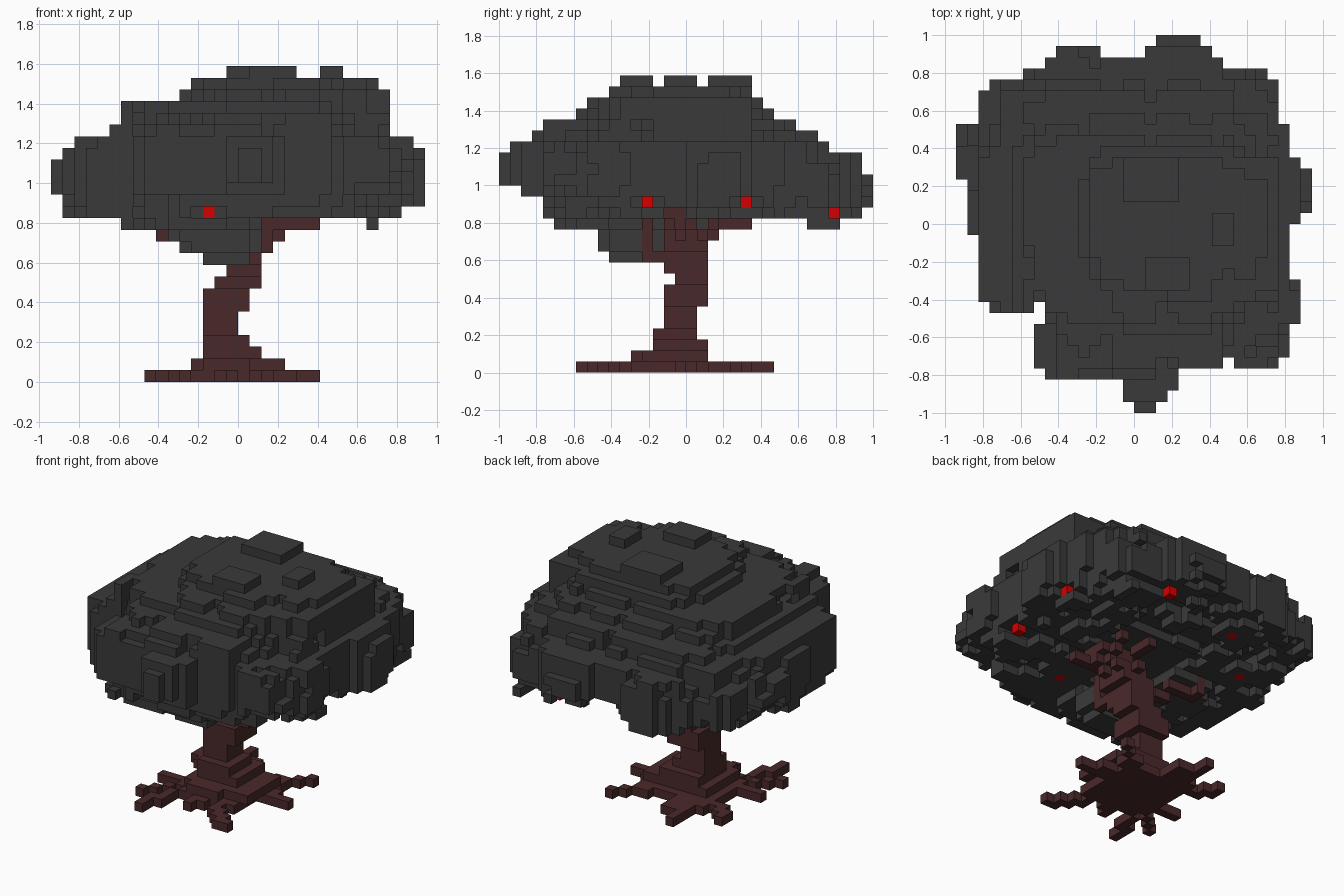
import bpy, bmesh, math
from mathutils import Vector, noise

cube = bpy.data.objects.get("Cube")
if cube:
    bpy.data.objects.remove(cube, do_unlink=True)

V = 2 / 34              # edge of one block
CX, CY = 16, 17         # block index of the origin


def material(name, rgb):
    m = bpy.data.materials.new(name)
    m.use_nodes = True
    col = (*rgb, 1)
    m.diffuse_color = col
    m.node_tree.nodes["Principled BSDF"].inputs["Base Color"].default_value = col
    return m


leaf_mat = material("charcoal leaves", (0.042, 0.042, 0.042))
bark_mat = material("dark red-brown bark", (0.068, 0.022, 0.023))
fruit_mat = material("red fruit", (0.66, 0.0, 0.0))


def box(i0, i1, j0, j1, k0, k1):
    return {(i, j, k) for i in range(i0, i1) for j in range(j0, j1) for k in range(k0, k1)}


def path(points, w=1):
    """Blocks along a polyline given in block units."""
    cells = set()
    for a, b in zip(points, points[1:]):
        a, b = Vector(a), Vector(b)
        n = max(1, math.ceil((b - a).length * 2))
        for s in range(n + 1):
            i, j, k = (math.floor(c) for c in a.lerp(b, s / n))
            cells |= box(i, i + w, j, j + w, k, k + 1)
    return cells


# Trunk: one block rectangle (i0, i1, j0, j1) per layer, leaning to +x
trunk_layers = [
    (12, 19, 13, 20), (12, 20, 13, 19), (13, 18, 14, 19), (13, 17, 14, 18),
    (13, 16, 15, 18), (13, 16, 15, 18), (13, 17, 15, 19), (13, 17, 15, 19),
    (14, 18, 16, 19), (15, 18, 15, 19), (15, 18, 15, 19), (15, 19, 15, 19),
    (16, 19, 15, 19), (16, 20, 15, 18), (17, 21, 15, 18)]
trunk = set()
for k, (i0, i1, j0, j1) in enumerate(trunk_layers):
    trunk |= box(i0, i1, j0, j1, k, k + 1)

# Roots spread over the ground from the trunk foot
roots = box(11, 19, 13, 20, 0, 1) | box(13, 17, 12, 14, 1, 2)
for mid, tip in [((12, 12), (10, 7)), ((17, 12), (20, 8)), ((19, 16), (22, 16)),
                 ((18, 19), (21, 22)), ((13, 21), (12, 24)), ((11, 15), (8, 14)),
                 ((11, 13), (8, 10)), ((11, 19), (8, 21)), ((14, 11), (14, 10))]:
    roots |= path([(15, 16, 0), (*mid, 0)], 2) | path([(*mid, 0), (*tip, 0)])
roots -= trunk

# Branches rising into the crown
branches = set()
for pts in [[(17, 16, 11), (19, 16, 12), (20, 16, 13), (22, 15, 13)],
            [(17, 18, 11), (18, 20, 13), (18, 22, 13)],
            [(15, 16, 11), (12, 18, 12), (9, 19, 12), (9, 19, 14)],
            [(17, 15, 10), (17, 13, 10), (17, 13, 14)],
            [(18, 17, 12), (20, 19, 13), (20, 20, 14)]]:
    branches |= path(pts)
branches -= trunk
wood = trunk | branches

# Crown plan: column spans per row, front to back
rows = {0: [(16, 18)], 1: [(15, 19)], 2: [(15, 20)], 3: [(8, 20)],
        4: [(7, 24), (25, 29)], 8: [(8, 31)], 9: [(3, 7), (8, 31)],
        16: [(1, 30)], 17: [(1, 31)], 21: [(0, 32)], 22: [(0, 31)],
        29: [(3, 29)], 30: [(6, 28)], 31: [(8, 24)],
        32: [(9, 13), (17, 23)], 33: [(18, 22)]}
for js, span in [((5, 6, 7), (7, 30)), ((10, 11), (2, 31)), ((12, 13, 14, 15), (2, 30)),
                 ((18, 19, 20), (1, 32)), ((23, 24, 25), (0, 30)), ((26, 27, 28), (2, 29))]:
    for j in js:
        rows[j] = [span]

# Crown layers: block extents (i0, i1, j0, j1), squareness, roughness
crown_layers = {
    10: (13, 17, 10, 13, 3, 0), 11: (11, 18, 9, 15, 3, 0.3), 12: (10, 18, 9, 16, 3, 0.3),
    13: (6, 18, 5, 20, 2.6, 0.5), 14: (1, 30, 4, 33, 1.9, 0.5), 15: (0, 32, 4, 34, 2.1, 0.5),
    16: (0, 32, 2, 34, 2.6, 0.5), 17: (0, 32, 0, 34, 5, 0), 18: (0, 32, 0, 33, 3, 0.4),
    19: (1, 32, 0, 33, 2.6, 0.5), 20: (2, 31, 1, 30, 2.5, 0.5), 21: (5, 29, 3, 29, 2.5, 0.5),
    22: (6, 29, 4, 27, 2.5, 0.5), 23: (6, 29, 7, 25, 2.5, 0.5), 24: (11, 29, 8, 24, 2.5, 0.5),
    25: (12, 28, 10, 23, 2.5, 0.4)}


def in_layer(i, j, k):
    i0, i1, j0, j1, power, amount = crown_layers[k]
    if not (i0 <= i < i1 and j0 <= j < j1):
        return False
    u = (i + 0.5 - (i0 + i1) / 2) / ((i1 - i0) / 2)
    v = (j + 0.5 - (j0 + j1) / 2) / ((j1 - j0) / 2)
    rough = (noise.noise(Vector((i * 0.27, j * 0.27, k * 0.3)))
             + 0.7 * noise.noise(Vector((i * 0.61, j * 0.61, k * 0.53 + 9))))
    # Ragged underside, open around the trunk
    if k == 13 and i > 12 and j > 13:
        return False
    if k == 14 and j > 13 and (rough < 0 or math.hypot(i - 17, j - 17) < 6):
        return False
    if k == 14 and (j <= 13 and rough < -0.35 or i > 16 and 15 <= j < 17):
        return False
    if k == 15 and i > 5 and (12 <= j <= 14 or 22 <= j <= 23 or rough < -0.45):
        return False
    # The top is squarer at the back and rounder at the front
    if k >= 20:
        power += (1.2 if u < 0 else 0.6) if v > 0 else -0.3
    return abs(u) ** power + abs(v) ** power <= 1.04 + amount * rough


crown = {(i, j, k) for k in crown_layers for j, spans in rows.items()
         for a, b in spans for i in range(a, b) if in_layer(i, j, k)}
# Steep shoulder on the +x side
crown |= box(25, 29, 15, 23, 20, 25)
# Tufts on top and one hanging tuft
crown |= box(17, 21, 11, 14, 26, 27) | box(23, 25, 15, 18, 26, 27)
crown |= box(15, 20, 19, 23, 25, 27) | box(27, 28, 28, 31, 13, 15)
# Leaves sheltering the rear fruit
crown |= box(19, 24, 29, 32, 15, 16)

# Fruit set flush in the underside, with leaves around it
flush_fruit = {(12, 28, 14), (6, 22, 14), (20, 10, 14)}
for i, j, k in flush_fruit:
    crown |= box(i - 1, i + 2, j - 1, j + 2, k, k + 1)
# Fruit hanging free, with the leaves in front of it cleared
crown -= box(27, 32, 13, 15, 14, 16) | box(29, 32, 22, 23, 15, 16)
crown -= box(22, 32, 30, 31, 14, 15) | box(12, 15, 0, 8, 14, 15)
fruit = flush_fruit | {(28, 13, 15), (29, 22, 15), (22, 30, 14), (13, 8, 14)}
crown -= fruit | wood
everything = crown | wood | roots | fruit

# Corner offsets of the four vertices of each block side
SIDES = {(1, 0, 0): ((1, 0, 0), (1, 1, 0), (1, 1, 1), (1, 0, 1)),
         (-1, 0, 0): ((0, 1, 0), (0, 0, 0), (0, 0, 1), (0, 1, 1)),
         (0, 1, 0): ((1, 1, 0), (0, 1, 0), (0, 1, 1), (1, 1, 1)),
         (0, -1, 0): ((0, 0, 0), (1, 0, 0), (1, 0, 1), (0, 0, 1)),
         (0, 0, 1): ((0, 0, 1), (1, 0, 1), (1, 1, 1), (0, 1, 1)),
         (0, 0, -1): ((0, 1, 0), (1, 1, 0), (1, 0, 0), (0, 0, 0))}


def build(name, cells, mat):
    """Mesh of the exposed block sides."""
    bm = bmesh.new()
    verts = {}
    for c in sorted(cells):
        for d, corners in SIDES.items():
            if tuple(a + b for a, b in zip(c, d)) in everything:
                continue
            quad = []
            for o in corners:
                p = tuple(a + b for a, b in zip(c, o))
                if p not in verts:
                    verts[p] = bm.verts.new(((p[0] - CX) * V, (p[1] - CY) * V, p[2] * V))
                quad.append(verts[p])
            bm.faces.new(quad)
    me = bpy.data.meshes.new(name)
    bm.to_mesh(me)
    bm.free()
    me.materials.append(mat)
    bpy.context.collection.objects.link(bpy.data.objects.new(name, me))


build("crown", crown, leaf_mat)
build("trunk", trunk, bark_mat)
build("branches", branches, bark_mat)
build("roots", roots, bark_mat)
build("fruit", fruit, fruit_mat)
